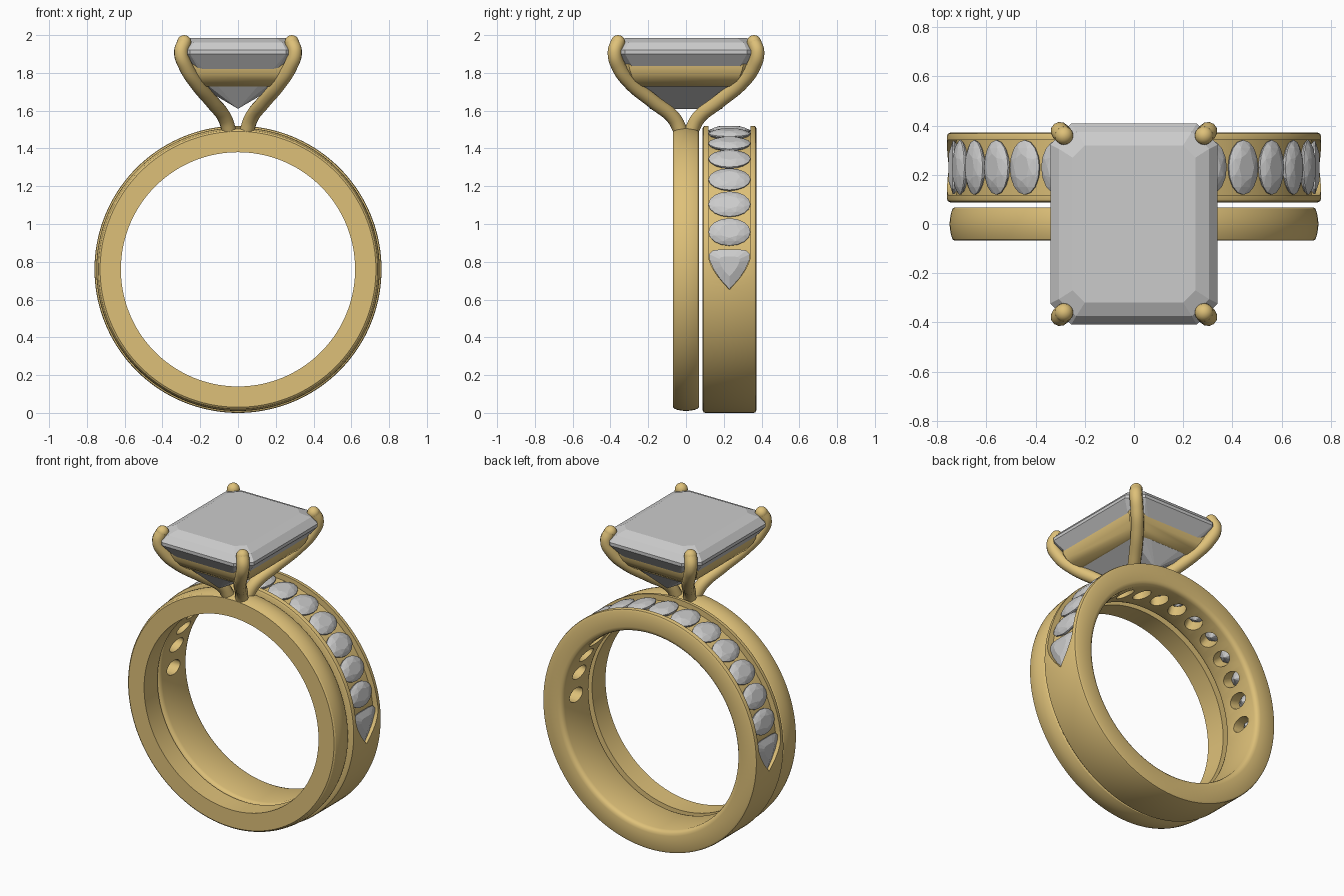
import bpy, bmesh
from math import sin, cos, pi, radians
from mathutils import Matrix, Vector

if "Cube" in bpy.data.objects:
    bpy.data.objects.remove(bpy.data.objects["Cube"])

CZ = 0.76          # height of the finger-hole axis
BAND_Y = 0.23      # middle of the wedding band
gold = bpy.data.materials.new("gold")
gold.diffuse_color = (0.73, 0.53, 0.19, 1)
gold.use_nodes = True
gold.node_tree.nodes["Principled BSDF"].inputs["Base Color"].default_value = gold.diffuse_color


def finish(bm, name, mat=None, smooth=None):
    bmesh.ops.recalc_face_normals(bm, faces=bm.faces)
    me = bpy.data.meshes.new(name)
    bm.to_mesh(me)
    bm.free()
    ob = bpy.data.objects.new(name, me)
    bpy.context.collection.objects.link(ob)
    if mat:
        me.materials.append(mat)
    if smooth:
        shade(ob, smooth)
    return ob


def shade(ob, angle):
    bpy.ops.object.select_all(action='DESELECT')
    ob.select_set(True)
    bpy.context.view_layer.objects.active = ob
    bpy.ops.object.shade_smooth_by_angle(angle=radians(angle))


def skin(bm, loops, closed=False):
    """Bridge loops of points; cap the ends unless closed."""
    rows = [[bm.verts.new(p) for p in lp] for lp in loops]
    n = len(rows[0])
    for i in range(len(rows) if closed else len(rows) - 1):
        a, b = rows[i], rows[(i + 1) % len(rows)]
        for j in range(n):
            k = (j + 1) % n
            bm.faces.new((a[j], a[k], b[k], b[j]))
    if not closed:
        bm.faces.new(rows[0])
        bm.faces.new(rows[-1])


def polar(a, y, r):
    return (r * cos(a), y, CZ + r * sin(a))


def lathe(name, profile, n=144, smooth=30):
    bm = bmesh.new()
    skin(bm, [[polar(2 * pi * i / n, y, r) for y, r in profile] for i in range(n)], True)
    return finish(bm, name, gold, smooth)


def gem(name, pts, matrix=Matrix()):
    bm = bmesh.new()
    vs = [bm.verts.new(matrix @ Vector(p)) for p in pts]
    bmesh.ops.convex_hull(bm, input=vs)
    bmesh.ops.dissolve_limit(bm, angle_limit=radians(1), verts=bm.verts, edges=bm.edges)
    return finish(bm, name)


def seat(a, r=0.735):
    """Frame on the band: x along the band, y across it, z outward."""
    c, s = cos(a), sin(a)
    return Matrix(((s, 0, c, r * c), (0, 1, 0, BAND_Y), (-c, 0, s, CZ + r * s), (0, 0, 0, 1)))


def chamfered(hx, hy, z, c):
    q = [(hx, hy - c), (hx - c, hy), (-hx + c, hy), (-hx, hy - c)]
    return [(x, y, z) for x, y in q] + [(-x, -y, z) for x, y in q]


# Solitaire shank with a softly domed outside
half = [(0.068, 0.62), (0.068, 0.73), (0.062, 0.738), (0.045, 0.744), (0.022, 0.748)]
lathe("solitaire_shank", half + [(0, 0.75)] + [(-y, r) for y, r in half[::-1]])

# Wedding band with rounded corners
corners = [(0.143, 0.65), (0.139, 0.635), (0.13, 0.625), (0.115, 0.62)]
outer = [(0.128, 0.76), (0.137, 0.757), (0.143, 0.745)]
prof = outer + corners
band = lathe("wedding_band", [(BAND_Y + y, r) for y, r in prof] +
             [(BAND_Y - y, r) for y, r in prof[::-1]], smooth=None)

# Channel cutter with pointed ends
TIP, WIDE = radians(-8), radians(6)
stations = []
for i in range(11):
    s = 1 - i / 10
    stations.append((TIP + (WIDE - TIP) * i / 10, max(0.003, 0.112 * (1 - s ** 1.7))))
mid = [(WIDE + (pi - 2 * WIDE) * i / 72, 0.112) for i in range(1, 72)]
stations += mid + [(pi - a, w) for a, w in stations[::-1]]
bm = bmesh.new()
skin(bm, [[polar(a, BAND_Y + y, r) for y, r in ((-w, 0.724), (w, 0.724), (w, 0.82), (-w, 0.82))]
          for a, w in stations])
channel = finish(bm, "channel_cutter")

# Hole cutters under every stone
step = radians(12.4)
angles = [pi / 2 + i * step for i in range(-6, 7)]
bm = bmesh.new()
for a in angles + [radians(1.5), radians(178.5)]:
    m = seat(a)
    skin(bm, [[m @ Vector((0.045 * cos(t * pi / 12), 0.066 * sin(t * pi / 12), h)) for t in range(24)]
              for h in (-0.2, 0.04)])
holes = finish(bm, "hole_cutter")

bpy.context.view_layer.objects.active = band
for cutter in (channel, holes):
    mod = band.modifiers.new("cut", 'BOOLEAN')
    mod.operation = 'DIFFERENCE'
    mod.solver = 'EXACT'
    mod.object = cutter
    bpy.ops.object.modifier_apply(modifier=mod.name)
    bpy.data.objects.remove(cutter)
shade(band, 30)

# Oval band stones
def ring(n, k, h, off=0.0):
    return [(0.075 * k * cos(2 * pi * (i + off) / n), 0.111 * k * sin(2 * pi * (i + off) / n), h)
            for i in range(n)]

oval = (ring(8, 0.5, 0.023) + ring(8, 0.78, 0.015, 0.5) + ring(16, 1, 0.002) + ring(16, 1, -0.004)
        + ring(8, 0.55, -0.052, 0.5) + [(0, 0, -0.092)])
for i, a in enumerate(angles):
    gem(f"oval_stone_{i + 1}", oval, seat(a))

# Bullet-shaped end stones
right = [(-0.105, 0.05), (-0.1, 0.088), (-0.08, 0.108), (-0.05, 0.106), (0, 0.084), (0.05, 0.05)]
outline = right + [(0.105, 0)] + [(u, -v) for u, v in right[::-1]]
for name, a, f in (("right_end_stone", 0, 1), ("left_end_stone", pi, -1)):
    pts = [(f * ((u + 0.03) * k - 0.03), v * k, h) for u, v in outline
           for k, h in ((0.5, 0.02), (1, 0.002), (1, -0.004))] + [(-0.03 * f, 0, -0.09)]
    gem(name, pts, seat(a))

# Emerald-cut centre stone
gem("centre_stone", chamfered(0.25, 0.32, 1.985, 0.05) + chamfered(0.305, 0.375, 1.96, 0.07)
    + chamfered(0.34, 0.408, 1.92, 0.085) + chamfered(0.34, 0.408, 1.9, 0.085)
    + chamfered(0.285, 0.355, 1.845, 0.075) + chamfered(0.205, 0.275, 1.73, 0.05)
    + [(0, 0.19, 1.61), (0, -0.19, 1.61)])

# Basket gallery holding the pavilion
bm = bmesh.new()
skin(bm, [chamfered(x, y, z, 0.05) for x, y, z in (
    (0.29, 0.352, 1.85), (0.288, 0.35, 1.825), (0.275, 0.338, 1.79), (0.25, 0.315, 1.755),
    (0.215, 0.282, 1.728), (0.19, 0.257, 1.728), (0.25, 0.315, 1.85))], True)
finish(bm, "basket", gold, 30)

# Four prongs, mirrored to each corner
path = [(0.045, 0.025, 1.485), (0.07, 0.065, 1.56), (0.135, 0.17, 1.645), (0.22, 0.292, 1.745),
        (0.275, 0.355, 1.83), (0.301, 0.377, 1.91), (0.285, 0.36, 1.962)]
R = 0.038
for side, sx in (("left", -1), ("right", 1)):
    for end, sy in (("front", -1), ("back", 1)):
        cu = bpy.data.curves.new("prong", 'CURVE')
        cu.dimensions = '3D'
        cu.bevel_depth = R
        cu.bevel_resolution = 4
        cu.use_fill_caps = True
        sp = cu.splines.new('BEZIER')
        sp.bezier_points.add(len(path) - 1)
        for bp, (x, y, z) in zip(sp.bezier_points, path):
            bp.co = (x * sx, y * sy, z)
            bp.handle_left_type = bp.handle_right_type = 'AUTO'
        tmp = bpy.data.objects.new("prong", cu)
        bpy.context.collection.objects.link(tmp)
        bpy.context.view_layer.update()
        bm = bmesh.new()
        bm.from_mesh(tmp.to_mesh())
        bpy.data.objects.remove(tmp)
        for x, y, z in (path[0], path[-1]):
            bmesh.ops.create_uvsphere(bm, u_segments=16, v_segments=10, radius=R,
                                      matrix=Matrix.Translation((x * sx, y * sy, z)))
        finish(bm, f"{end}_{side}_prong", gold, 40)
